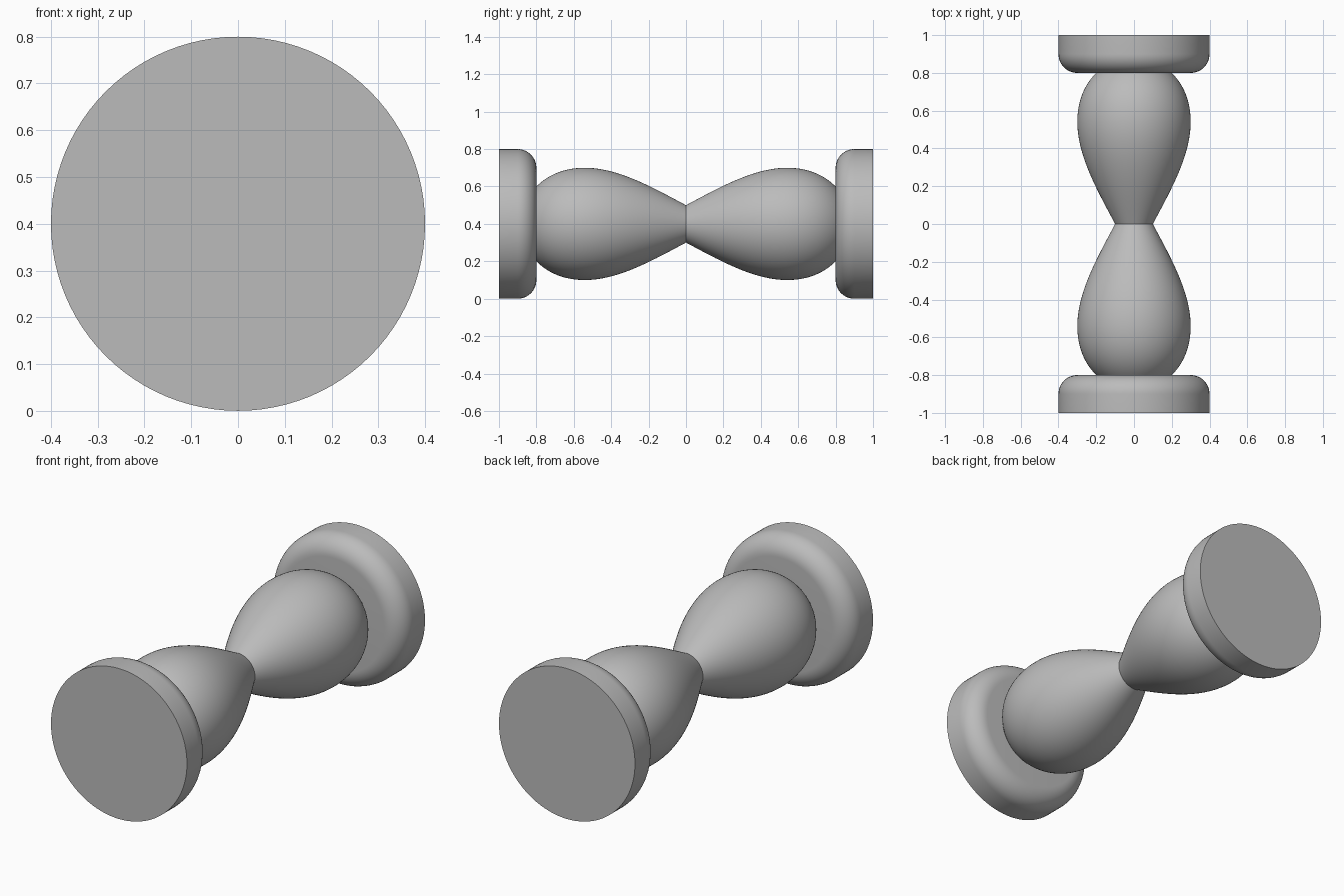
import bpy, bmesh, math
from mathutils import Vector
from mathutils.geometry import interpolate_bezier

if "Cube" in bpy.data.objects:
    bpy.data.objects.remove(bpy.data.objects["Cube"])

AXIS_HEIGHT = 0.4

grey = bpy.data.materials.new("plain grey")
grey.use_nodes = True
colour = (0.5, 0.5, 0.5, 1)
grey.diffuse_color = colour
grey.node_tree.nodes["Principled BSDF"].inputs["Base Color"].default_value = colour


def lathe(name, profile):
    """Spin (radius, y) points about the y axis and mirror front to back."""
    bm = bmesh.new()
    verts = [bm.verts.new((r, y, 0)) for r, y in profile]
    edges = [bm.edges.new(pair) for pair in zip(verts, verts[1:])]
    bmesh.ops.spin(bm, geom=verts + edges, cent=(0, 0, 0), axis=(0, 1, 0),
                   angle=math.tau, steps=96, use_merge=True)
    bmesh.ops.remove_doubles(bm, verts=bm.verts, dist=0.0001)
    bmesh.ops.recalc_face_normals(bm, faces=bm.faces)
    # Point the normals away from the axis on open shells
    side = max(bm.faces, key=lambda f: Vector((f.calc_center_median().x, 0, f.calc_center_median().z)).length)
    centre = side.calc_center_median()
    if side.normal.dot(Vector((centre.x, 0, centre.z))) < 0:
        bmesh.ops.reverse_faces(bm, faces=bm.faces)
    mesh = bpy.data.meshes.new(name)
    bm.to_mesh(mesh)
    bm.free()
    mesh.materials.append(grey)
    obj = bpy.data.objects.new(name, mesh)
    obj.location.z = AXIS_HEIGHT
    bpy.context.collection.objects.link(obj)
    bpy.ops.object.select_all(action='DESELECT')
    obj.select_set(True)
    bpy.context.view_layer.objects.active = obj
    bpy.ops.object.shade_smooth_by_angle(angle=math.radians(30))
    mirror = obj.modifiers.new("Mirror", 'MIRROR')
    mirror.use_axis = (False, True, False)
    mirror.use_mirror_merge = False  # keeps the crease at the waist
    return obj


def bezier(*points):
    a, b, c, d = (Vector((r, y, 0)) for r, y in points)
    return [(p.x, p.y) for p in interpolate_bezier(a, b, c, d, 24)]


# Pear-shaped bulbs meeting at a narrow waist
waist_to_belly = bezier((0.1, 0), (0.19, 0.17), (0.3, 0.36), (0.3, 0.54))
belly_to_disc = bezier((0.3, 0.54), (0.3, 0.64), (0.27, 0.73), (0.2, 0.8))
lathe("bulbs", waist_to_belly + belly_to_disc[1:])

# End discs with a rounded inner rim
rim = [(0.3 + 0.1 * math.sin(a), 0.9 - 0.1 * math.cos(a))
       for a in (i * math.pi / 24 for i in range(13))]
lathe("end_discs", [(0, 0.8)] + rim + [(0.4, 1), (0, 1)])
